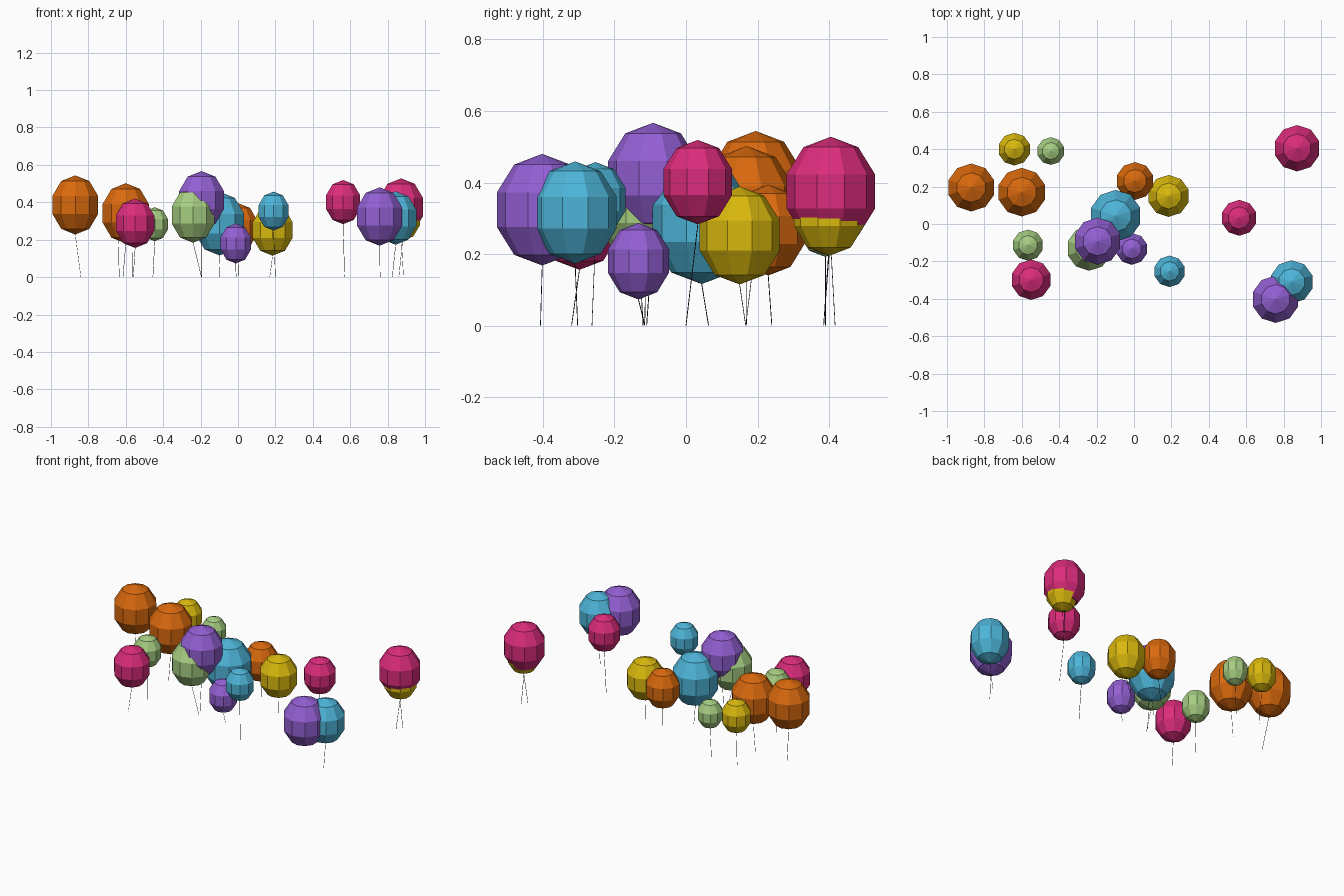
import bpy, bmesh, math
from mathutils import Vector

if "Cube" in bpy.data.objects:
    bpy.data.objects.remove(bpy.data.objects["Cube"])

# Flat colours (linear)
def material(name, rgb):
    m = bpy.data.materials.new(name)
    m.diffuse_color = (*rgb, 1)
    m.use_nodes = True
    m.node_tree.nodes["Principled BSDF"].inputs["Base Color"].default_value = m.diffuse_color
    return m

COL = {
    "pink": material("pink", (0.71, 0.025, 0.20)),
    "orange": material("orange", (0.69, 0.14, 0.004)),
    "purple": material("purple", (0.29, 0.115, 0.65)),
    "blue": material("blue", (0.075, 0.46, 0.69)),
    "yellow": material("yellow", (0.69, 0.48, 0.004)),
    "green": material("green", (0.38, 0.61, 0.22)),
    "string": material("string dark grey", (0.02, 0.02, 0.02)),
}

def finish(name, bm, mat):
    me = bpy.data.meshes.new(name)
    bm.to_mesh(me)
    bm.free()
    me.materials.append(mat)
    ob = bpy.data.objects.new(name, me)
    bpy.context.collection.objects.link(ob)
    return ob

# Faceted balloon: ten sides, five bands, stretched upwards
def balloon(name, x, y, z, radius, half_height, mat):
    bm = bmesh.new()
    bmesh.ops.create_uvsphere(bm, u_segments=10, v_segments=5, radius=1)
    r = radius / math.sin(math.radians(72))
    bmesh.ops.scale(bm, vec=(r, r, half_height), verts=bm.verts)
    ob = finish(name, bm, mat)
    ob.location = (x, y, z)

# Thin straight string from the balloon's underside to the ground
def string(name, top, foot):
    a, b = Vector(top), Vector(foot)
    bm = bmesh.new()
    bmesh.ops.create_cone(bm, segments=4, radius1=0.0012, radius2=0.0012,
                          depth=(a - b).length, cap_ends=True)
    ob = finish(name, bm, COL["string"])
    ob.rotation_euler = (a - b).to_track_quat('Z', 'Y').to_euler()
    ob.location = (a + b) / 2

# colour, x, y, z, radius, half height, string foot x, y
BALLOONS = [
    ("orange", -.87, .195, .386, .128, .158, -.84, .167),
    ("orange", -.60, .17, .341, .130, .161, -.615, .17),
    ("yellow", -.64, .40, .325, .087, .107, -.635, .385),
    ("green", -.445, .39, .283, .074, .091, -.455, .39),
    ("green", -.567, -.113, .312, .083, .102, -.565, -.115),
    ("green", -.24, -.13, .332, .120, .148, -.195, -.12),
    ("purple", -.195, -.092, .412, .126, .155, -.195, -.11),
    ("blue", -.098, .044, .286, .138, .170, -.10, .063),
    ("orange", .005, .23, .267, .101, .127, .0, .24),
    ("yellow", .185, .15, .252, .112, .137, .17, .167),
    ("pink", .562, .033, .401, .096, .118, .57, .0),
    ("pink", .872, .405, .375, .124, .153, .885, .417),
    ("yellow", .88, .40, .316, .098, .121, .86, .385),
    ("blue", .843, -.31, .316, .116, .143, .825, -.303),
    ("purple", .757, -.402, .324, .127, .156, .76, -.407),
    ("blue", .19, -.253, .353, .084, .104, .20, -.263),
    ("purple", -.012, -.133, .18, .085, .107, -.01, -.115),
    ("pink", -.55, -.298, .288, .108, .132, -.56, -.32),
]

for i, (c, x, y, z, r, h, fx, fy) in enumerate(BALLOONS, 1):
    balloon(f"{c}_balloon_{i}", x, y, z, r, h, COL[c])
    string(f"string_{i}", (x, y, z - h), (fx, fy, 0))
